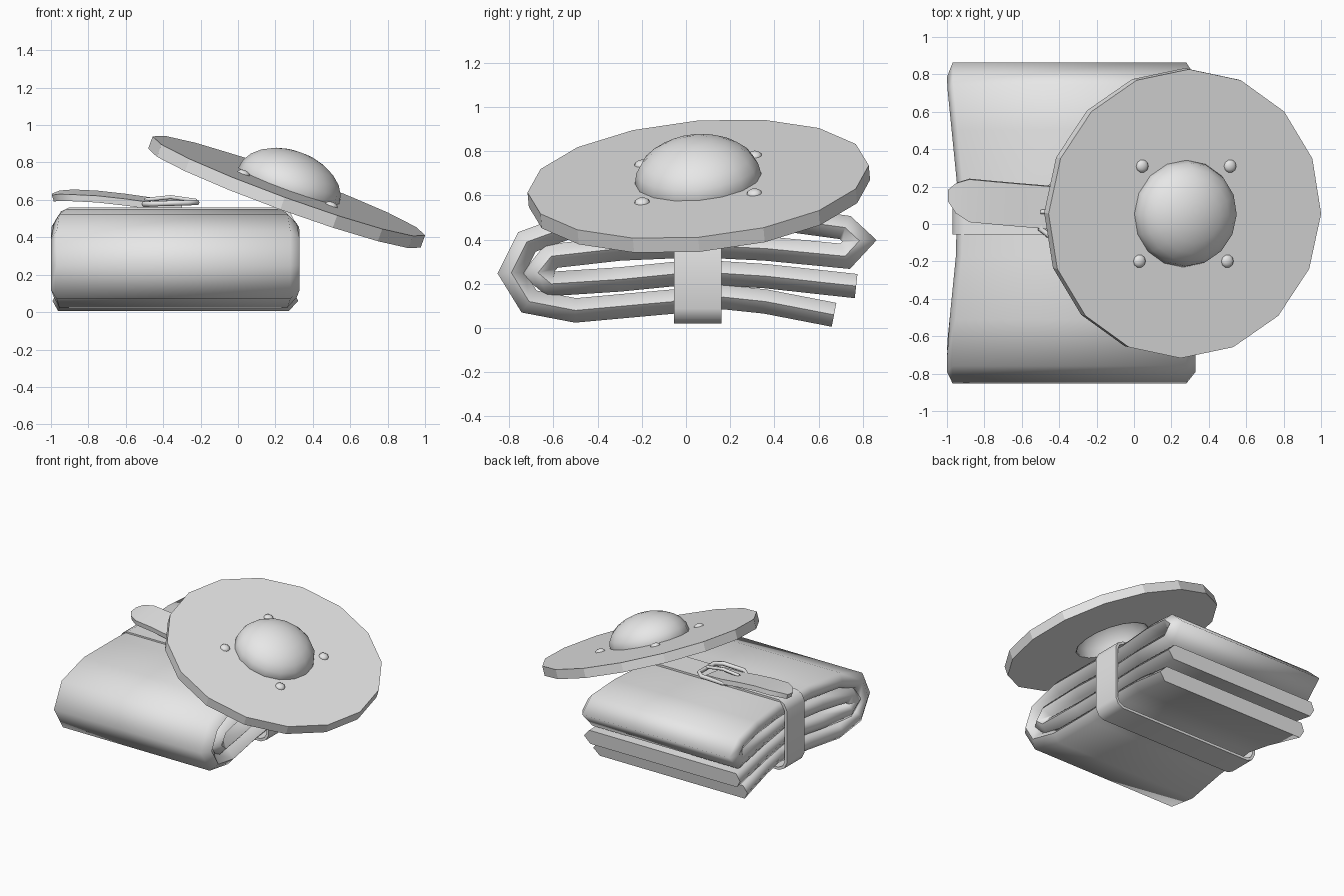
import bpy, bmesh
from math import sin, cos, pi, radians
from mathutils import Vector, Matrix

cube = bpy.data.objects.get("Cube")
if cube:
    bpy.data.objects.remove(cube, do_unlink=True)

grey = bpy.data.materials.new("light_grey")
grey.use_nodes = True
grey.diffuse_color = (0.8, 0.8, 0.8, 1)
grey.node_tree.nodes["Principled BSDF"].inputs["Base Color"].default_value = (0.8, 0.8, 0.8, 1)


def finish(name, bm, smooth_angle=0):
    bmesh.ops.recalc_face_normals(bm, faces=bm.faces)
    mesh = bpy.data.meshes.new(name)
    bm.to_mesh(mesh)
    bm.free()
    mesh.materials.append(grey)
    obj = bpy.data.objects.new(name, mesh)
    bpy.context.collection.objects.link(obj)
    if smooth_angle:
        bpy.ops.object.select_all(action='DESELECT')
        obj.select_set(True)
        bpy.context.view_layer.objects.active = obj
        bpy.ops.object.shade_smooth_by_angle(angle=radians(smooth_angle))
    return obj


def bridge(bm, rings, closed):
    """Join neighbouring rings of vertices with quads."""
    n = len(rings[0])
    for i in range(len(rings) if closed else len(rings) - 1):
        a, b = rings[i], rings[(i + 1) % len(rings)]
        for k in range(n):
            bm.faces.new((a[k], a[(k + 1) % n], b[(k + 1) % n], b[k]))


def sheet(name, path, half, edges, along, bevels=(0, 0), closed=False, angle=60):
    """Thick cloth following a side-on path; edges(u) gives its two side limits."""
    bm = bmesh.new()
    pts = [Vector(p) for p in path]
    rings = []
    for i, p in enumerate(pts):
        before = pts[i - 1] if i or closed else p
        after = pts[(i + 1) % len(pts)] if i < len(pts) - 1 or closed else p
        d1, d2 = (p - before).normalized(), (after - p).normalized()
        d = (d1 + d2).normalized()
        miter = max(0.6, d.dot(d2 if d2.length else d1))
        n = Vector((-d.y, d.x)) * half / miter
        lo, hi = edges(p.x)
        b0, b1 = bevels
        section = [(lo + b0, 1), (hi - b1, 1), (hi, 0), (hi - b1, -1), (lo + b0, -1), (lo, 0)]
        ring = []
        for w, s in section:
            q = p + n * s
            ring.append(bm.verts.new((w, q.x, q.y) if along == 'y' else (q.x, w, q.y)))
        rings.append(ring)
    bridge(bm, rings, closed)
    if not closed:
        bm.faces.new(rings[0])
        bm.faces.new(rings[-1])
    return finish(name, bm, angle)


def lathe(name, profile, sides, matrix, smooth_angle=0):
    """Turn a closed (radius, height) profile around the local z axis."""
    bm = bmesh.new()
    rings = []
    for i in range(sides):
        a = 2 * pi * i / sides
        rings.append([bm.verts.new((r * cos(a), r * sin(a), z)) for r, z in profile])
    bridge(bm, rings, True)
    bmesh.ops.remove_doubles(bm, verts=bm.verts, dist=0.0005)
    bm.transform(matrix)
    return finish(name, bm, smooth_angle)


# Folded blanket: one long sheet, pinched where the strap holds it
def blanket_edges(y):
    pinch = 0.07 * max(0, 1 - abs(y - 0.05) / 0.7)
    return -1 + pinch, 0.33 - pinch


blanket_path = [
    (0.67, 0.06), (0.36, 0.12), (0.17, 0.14), (-0.17, 0.11), (-0.5, 0.08),
    (-0.71, 0.12), (-0.79, 0.25), (-0.72, 0.39), (-0.5, 0.47), (-0.17, 0.495),
    (0.2, 0.49), (0.5, 0.485), (0.72, 0.455), (0.785, 0.395), (0.72, 0.325),
    (0.36, 0.36), (0.05, 0.375), (-0.3, 0.36), (-0.61, 0.325), (-0.67, 0.25),
    (-0.61, 0.2), (-0.3, 0.22), (0.05, 0.255), (0.36, 0.235), (0.77, 0.19)]
sheet("blanket", blanket_path, 0.055, blanket_edges, 'y', (0.03, 0.05), angle=75)

# Strap loop around the blanket
x0, x1, z0, z1, c = -0.96, 0.29, 0.03, 0.55, 0.06
strap_path = [(x0 + c, z0), (x1 - c, z0), (x1 - c / 3, z0 + c / 3), (x1, z0 + c),
              (x1, z1 - c), (x1 - c / 3, z1 - c / 3), (x1 - c, z1), (x0 + c, z1),
              (x0 + c / 3, z1 - c / 3), (x0, z1 - c), (x0, z0 + c), (x0 + c / 3, z0 + c / 3)]
sheet("strap", strap_path, 0.01, lambda x: (-0.055, 0.16), 'x', closed=True, angle=40)

# Loose strap tail with a rounded tip, tilted a little
def tail_edges(x):
    tip = max(0, (-0.88 - x) / 0.11)
    taper = 0.1 * (x + 0.88)
    return 0.015 - taper + 0.1 * tip ** 2, 0.245 - taper - 0.07 * tip ** 2


tail_path = [(-0.99, 0.61), (-0.95, 0.622), (-0.88, 0.625), (-0.75, 0.62),
             (-0.6, 0.605), (-0.45, 0.585), (-0.3, 0.575)]
tail = sheet("strap_tail", tail_path, 0.018, tail_edges, 'x', angle=40)
tail.rotation_euler.x = 0.12
tail.location = (0, 0.072, -0.012)


# Buckle frame and prong
def bar(name, points, radius, cyclic):
    curve = bpy.data.curves.new(name, 'CURVE')
    curve.dimensions = '3D'
    curve.bevel_depth = radius
    curve.bevel_resolution = 1
    curve.use_fill_caps = True
    spline = curve.splines.new('POLY')
    spline.points.add(len(points) - 1)
    for sp, p in zip(spline.points, points):
        sp.co = (*p, 1)
    spline.use_cyclic_u = cyclic
    curve.materials.append(grey)
    obj = bpy.data.objects.new(name, curve)
    bpy.context.collection.objects.link(obj)


frame = []
for sx, sy in ((1, 1), (-1, 1), (-1, -1), (1, -1)):
    corner = [(0.14, 0.09), (0.09, 0.13)]
    for dx, dy in corner if sx * sy > 0 else corner[::-1]:
        x = -0.36 + sx * dx
        frame.append((x, 0.065 + sy * dy, 0.582 + 0.03 * sx * dx))
bar("buckle_frame", frame, 0.016, True)
bar("buckle_prong", [(-0.5, 0.065, 0.6), (-0.36, 0.065, 0.615), (-0.22, 0.065, 0.595)], 0.012, False)

# Tilted disc with a hollow dome and four rivets
normal = Vector((0.363, -0.09, 1)).normalized()
x_axis = Vector((1, 0, -0.363)).normalized()
y_axis = normal.cross(x_axis)
tilt = Matrix((x_axis, y_axis, normal)).transposed().to_4x4()
place = Matrix.Translation((0.272, 0.055, 0.675)) @ tilt

lathe("disc", [(0.27, 0), (0.775, 0), (0.775, -0.07), (0.27, -0.07)], 16, place)

steps = 6
angles = [pi / 2 * i / steps for i in range(steps + 1)]
outer = [(0.287 * cos(a), 0.19 * sin(a)) for a in angles]
inner = [(0.265 * cos(a), -0.07 + 0.235 * sin(a)) for a in reversed(angles)]
lathe("dome", outer + inner, 16, place, 50)

cap = [(0.035 * cos(a), 0.02 * sin(a)) for a in angles[::2]] + [(0, -0.01), (0.035, -0.01)]
for sx, side in ((1, "left"), (-1, "right")):
    for sy, end in ((1, "back"), (-1, "front")):
        spot = Matrix.Translation((0.25 * sx, 0.255 * sy, 0))
        lathe(f"rivet_{end}_{side}", cap, 10, place @ spot, 50)
